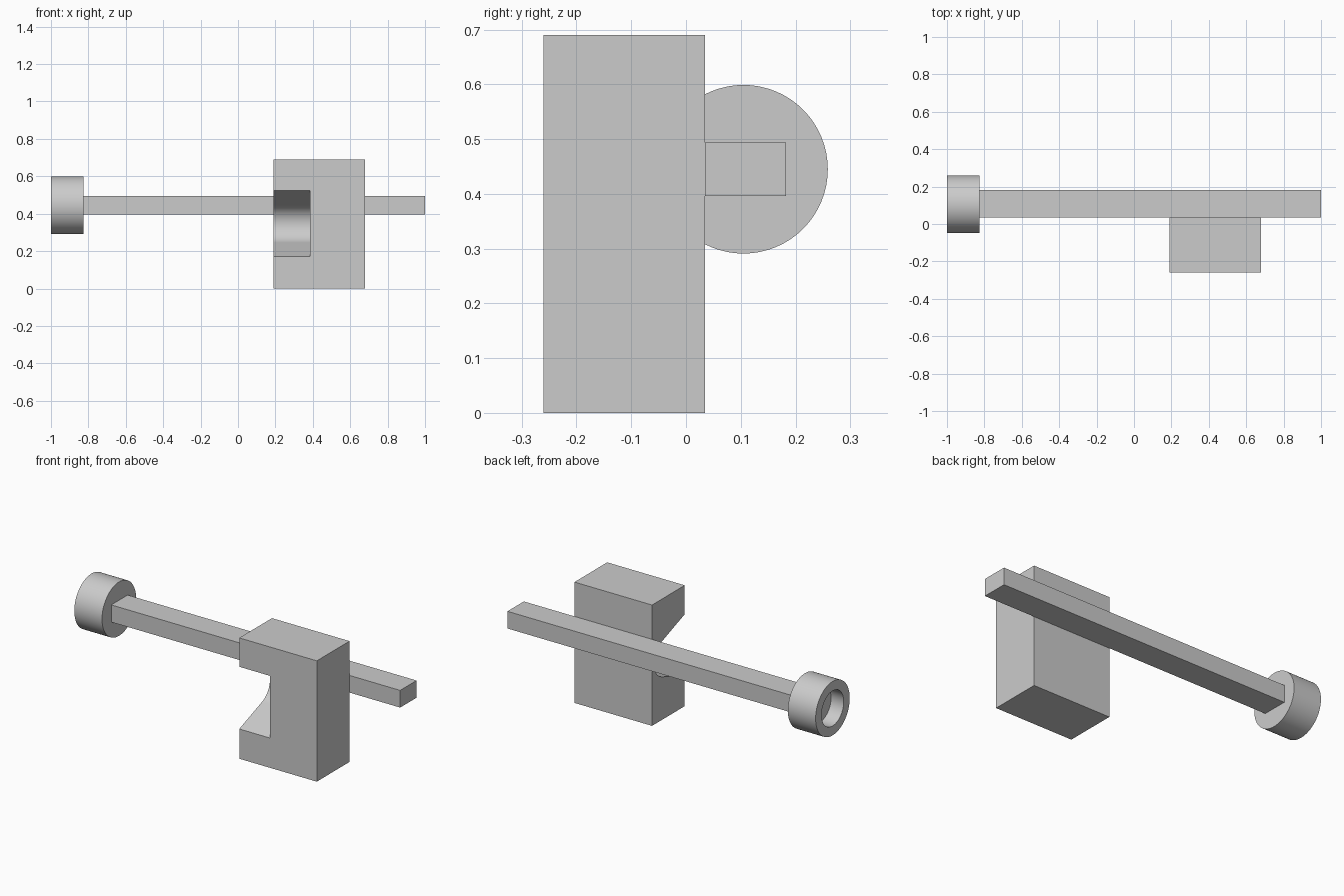
import bpy, bmesh, math
from mathutils import Matrix

cube = bpy.data.objects.get("Cube")
if cube:
    bpy.data.objects.remove(cube, do_unlink=True)

grey = bpy.data.materials.new("light_grey")
grey.use_nodes = True
colour = (0.6, 0.6, 0.6, 1)
grey.diffuse_color = colour
grey.node_tree.nodes["Principled BSDF"].inputs["Base Color"].default_value = colour


def extrude_x(name, profile, x0, x1):
    """Extrude a closed (y, z) profile from x0 to x1."""
    bm = bmesh.new()
    face = bm.faces.new([bm.verts.new((x0, y, z)) for y, z in profile])
    ext = bmesh.ops.extrude_face_region(bm, geom=[face])
    moved = [g for g in ext["geom"] if isinstance(g, bmesh.types.BMVert)]
    bmesh.ops.translate(bm, verts=moved, vec=(x1 - x0, 0, 0))
    bmesh.ops.recalc_face_normals(bm, faces=bm.faces)
    return add_object(name, bm)


def add_object(name, bm):
    mesh = bpy.data.meshes.new(name)
    bm.to_mesh(mesh)
    bm.free()
    mesh.materials.append(grey)
    obj = bpy.data.objects.new(name, mesh)
    bpy.context.collection.objects.link(obj)
    return obj


def rect(y0, y1, z0, z1):
    return [(y0, z0), (y1, z0), (y1, z1), (y0, z1)]


def smooth(obj):
    bpy.ops.object.select_all(action="DESELECT")
    obj.select_set(True)
    bpy.context.view_layer.objects.active = obj
    bpy.ops.object.shade_smooth_by_angle(angle=math.radians(30))


# Long square bar
extrude_x("bar", rect(0.035, 0.183, 0.396, 0.494), -0.83, 1.0)

# Block: solid half, and half with a round-bottomed wedge notch in its front
front, back, top, mid = -0.26, 0.035, 0.69, 0.347
radius, centre_y, flare = 0.107, -0.09, math.radians(20)
steps = 32
arc = []
for i in range(steps + 1):
    a = (math.pi / 2 - flare) * (2 * i / steps - 1)
    arc.append((centre_y + radius * math.cos(a), mid + radius * math.sin(a)))
notch = [(front, 0.17)] + arc + [(front, 0.525)]
notched = [(back, 0), (front, 0)] + notch + [(front, top), (back, top)]

block = extrude_x("block", notched, 0.19, 0.385)
bm = bmesh.new()
bm.from_mesh(block.data)
# Grow the solid half out of the notched half and drop the shared inner wall
inner = [f for f in bm.faces if f.normal.x > 0.9]
bmesh.ops.delete(bm, geom=inner, context="FACES_ONLY")
near = {}
for v in bm.verts:
    if v.co.x > 0.3:
        near[(round(v.co.y, 4), round(v.co.z, 4))] = v
corners = [near[(round(y, 4), round(z, 4))] for y, z in rect(front, back, 0, top)]
far = [bm.verts.new((0.68, v.co.y, v.co.z)) for v in corners]
bm.faces.new(far)
for i in (0, 1, 2):
    j = (i + 1) % 4
    bm.faces.new([corners[i], corners[j], far[j], far[i]])
mouth = [near[(round(y, 4), round(z, 4))] for y, z in ((front, 0.17), (front, 0.525))]
bm.faces.new([corners[0], far[0], far[3], corners[3], mouth[1], mouth[0]])
bm.faces.new([near[(round(y, 4), round(z, 4))] for y, z in notch])
bmesh.ops.recalc_face_normals(bm, faces=bm.faces)
bm.to_mesh(block.data)
bm.free()
smooth(block)

# Round end cap, recessed on its outer side
bm = bmesh.new()
bmesh.ops.create_cone(
    bm, cap_ends=True, segments=64, radius1=0.154, radius2=0.154, depth=0.175,
    matrix=Matrix.Translation((-0.9125, 0.105, 0.445)) @ Matrix.Rotation(math.pi / 2, 4, "Y"))
bm.normal_update()
outer = [f for f in bm.faces if f.normal.x < -0.9]
bmesh.ops.inset_region(bm, faces=outer, thickness=0.054)
floor = bmesh.ops.extrude_face_region(bm, geom=outer)
bmesh.ops.delete(bm, geom=outer, context="FACES_ONLY")
bmesh.ops.translate(
    bm, vec=(0.08, 0, 0),
    verts=[g for g in floor["geom"] if isinstance(g, bmesh.types.BMVert)])
bmesh.ops.recalc_face_normals(bm, faces=bm.faces)
smooth(add_object("end_cap", bm))
